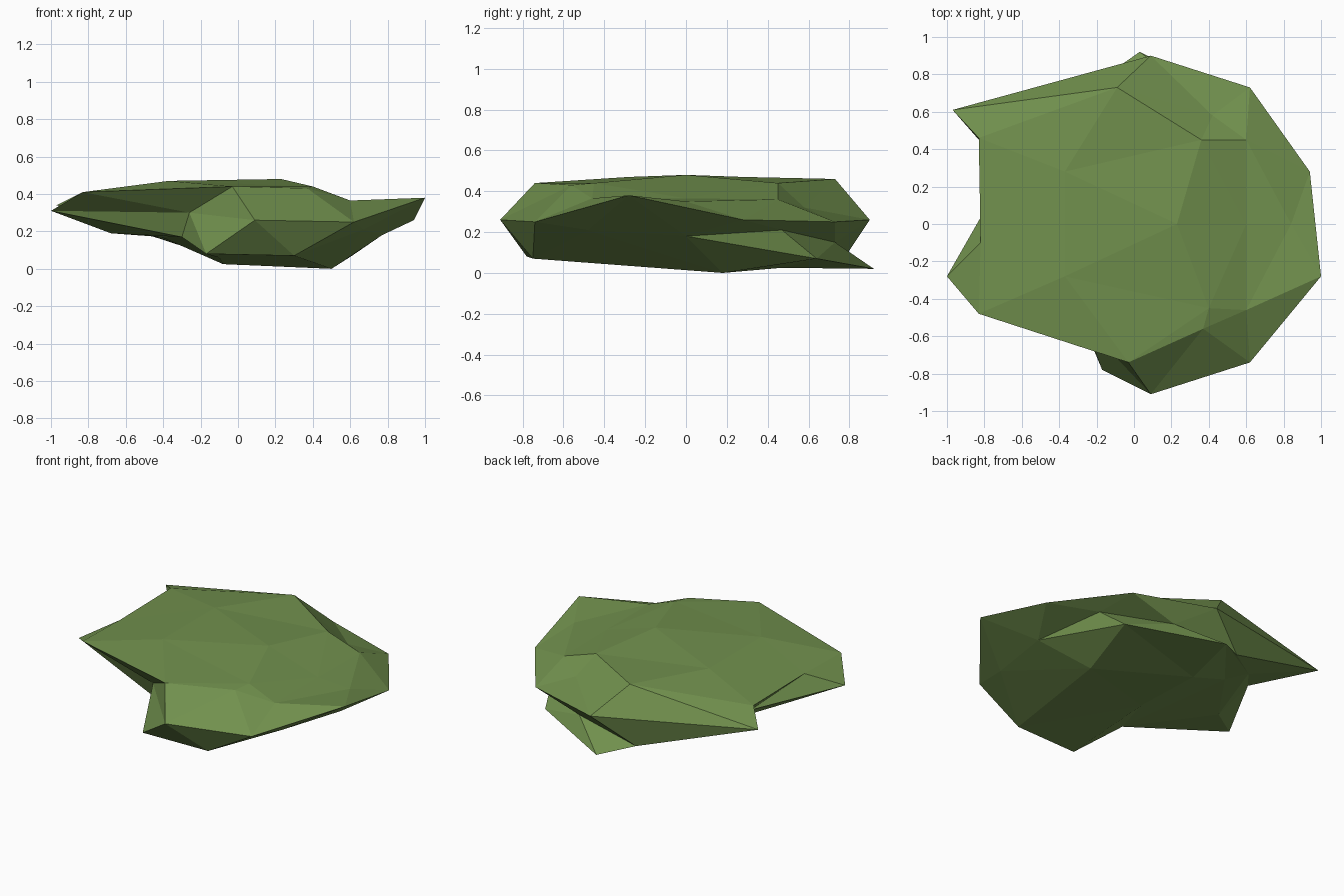
import bpy, bmesh, math

if "Cube" in bpy.data.objects:
    bpy.data.objects.remove(bpy.data.objects["Cube"])

# Each latitude ring of a low-poly sphere is pulled to a ragged leaf-clump shape.
# Rings run from the bottom up, points counter-clockwise starting at +x.
BOTTOM = [[(-.08, .47, .025)],
          [(.61, .64, .07), (.03, .92, .02), (-.41, .38, .17), (-.10, -.05, .06), (.50, .18, 0)],
          [(.77, 0, .18), (.29, .73, .15), (-.50, .50, .19), (-.30, -.47, .17), (.30, -.75, .07)],
          [(.67, .47, .21), (-.17, .78, .08), (-.68, 0, .19), (-.17, -.78, .08), (.67, -.48, .21)]]
RIM = [[(.94, .28, .26), (.62, .73, .25), (.09, .90, .26), (-.97, .61, .34), (-.68, .28, .27),
        (-1, -.28, .31), (-.26, -.54, .30), (.09, -.91, .26), (.62, -.74, .25), (1, -.28, .38)]]
TOP = [[(.84, 0, .35), (.42, .58, .32), (-.83, .46, .41), (-.83, -.48, .41), (.37, -.56, .43)],
       [(.60, .45, .36), (-.09, .73, .46), (-.82, -.10, .41), (-.03, -.74, .44), (.60, -.46, .365)],
       [(.60, 0, .365), (.36, .45, .44), (-.37, .28, .47), (-.37, -.28, .47), (.40, -.45, .44)],
       [(.23, 0, .48)]]

bm = bmesh.new()
bmesh.ops.create_icosphere(bm, subdivisions=2, radius=1)

# Sort sphere vertices into rings by height, then by angle
rings = {}
for v in bm.verts:
    rings.setdefault(round(v.co.z, 2), []).append(v)
def angle(v):
    return (math.atan2(v.co.y, v.co.x) + .05) % math.tau
moves = []
for z, targets in zip(sorted(rings), BOTTOM + RIM + TOP):
    moves += zip(sorted(rings[z], key=angle), targets)
for v, target in moves:
    v.co = target

bmesh.ops.recalc_face_normals(bm, faces=bm.faces)
mesh = bpy.data.meshes.new("leaf_clump")
bm.to_mesh(mesh)
bm.free()

# Single flat leaf green
green = bpy.data.materials.new("leaf green")
green.diffuse_color = (.165, .28, .075, 1)
green.use_nodes = True
green.node_tree.nodes["Principled BSDF"].inputs["Base Color"].default_value = green.diffuse_color
mesh.materials.append(green)
clump = bpy.data.objects.new("leaf_clump", mesh)
bpy.context.collection.objects.link(clump)
